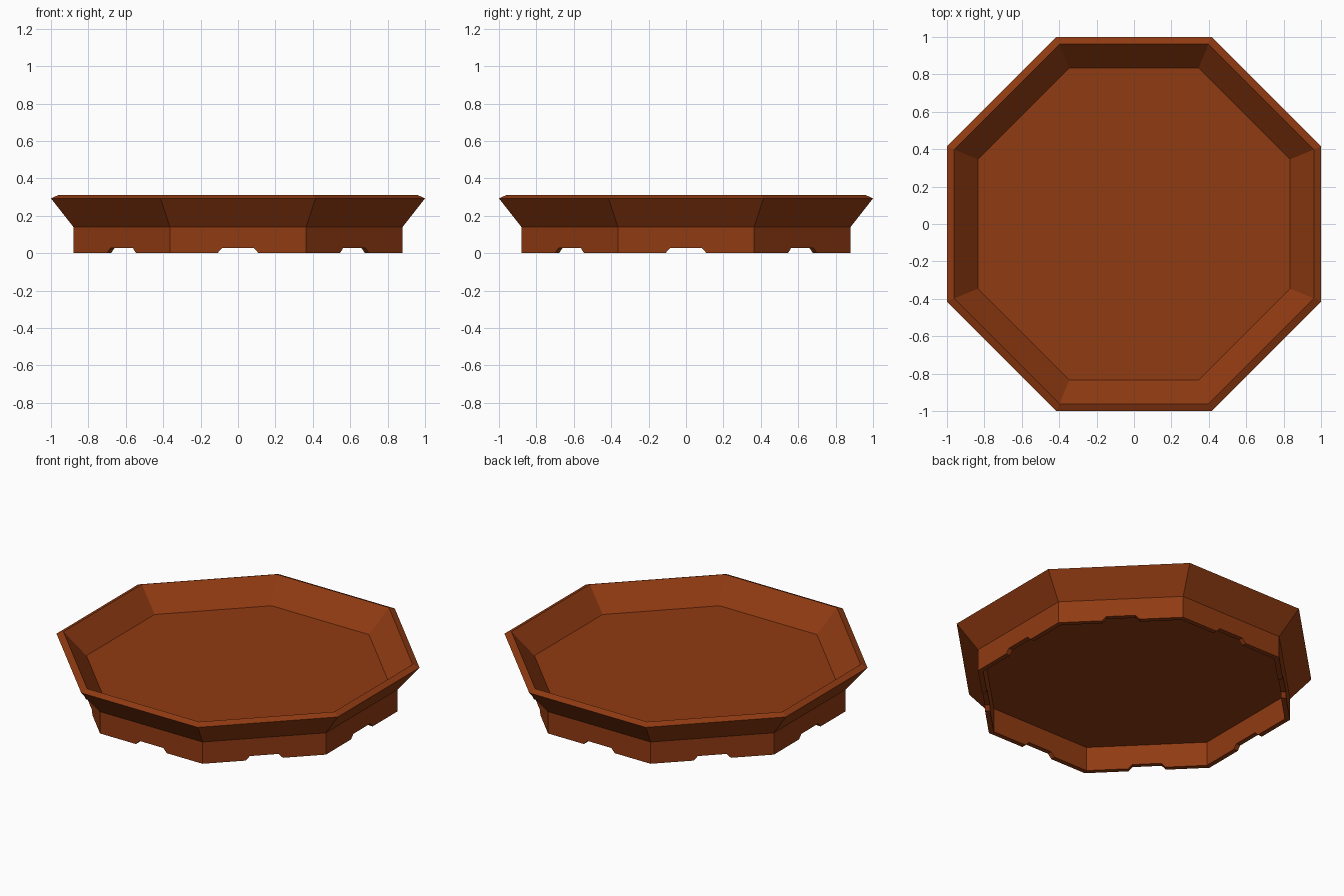
import bpy, bmesh, math

if "Cube" in bpy.data.objects:
    bpy.data.objects.remove(bpy.data.objects["Cube"])

SIDES = 8
STEP = 2 * math.pi / SIDES
TAN = math.tan(STEP / 2)

clay = bpy.data.materials.new("terracotta brown")
clay.diffuse_color = (0.28, 0.043, 0.006, 1)
clay.use_nodes = True
clay.node_tree.nodes["Principled BSDF"].inputs["Base Color"].default_value = clay.diffuse_color


def point(side, apothem, along, z):
    """Point on one octagon side: distance out, offset along the side, height."""
    a = side * STEP
    return (apothem * math.cos(a) - along * math.sin(a),
            apothem * math.sin(a) + along * math.cos(a), z)


def finish(bm, name):
    bmesh.ops.remove_doubles(bm, verts=bm.verts, dist=0.0005)
    bmesh.ops.recalc_face_normals(bm, faces=bm.faces)
    mesh = bpy.data.meshes.new(name)
    bm.to_mesh(mesh)
    bm.free()
    mesh.materials.append(clay)
    obj = bpy.data.objects.new(name, mesh)
    bpy.context.collection.objects.link(obj)


# Tray: underside, flared wall, bevelled rim, inner wall, floor
profile = [(0.85, 0.155), (0.88, 0.14), (1.0, 0.293), (0.962, 0.31), (0.835, 0.17)]
bm = bmesh.new()
rings = [[bm.verts.new(point(i, r, r * TAN, z)) for i in range(SIDES)] for r, z in profile]
for low, high in zip(rings, rings[1:]):
    for i in range(SIDES):
        j = (i + 1) % SIDES
        bm.faces.new((low[i], low[j], high[j], high[i]))
bm.faces.new(rings[0])
bm.faces.new(rings[-1])
finish(bm, "tray")

# Foot ring: thin wall with a drain notch in the middle of every side
bm = bmesh.new()
notch = [(-0.11, 0), (-0.085, 0.027), (0.085, 0.027), (0.11, 0)]
for i in range(SIDES):
    walls = []
    for r, top in ((0.88, 0.14), (0.85, 0.155)):
        h = r * TAN
        outline = [(-h, 0)] + notch + [(h, 0), (h, top), (-h, top)]
        walls.append([bm.verts.new(point(i, r, t, z)) for t, z in outline])
        bm.faces.new(walls[-1])
    outer, inner = walls
    for k in range(5):
        bm.faces.new((outer[k], outer[k + 1], inner[k + 1], inner[k]))
    bm.faces.new((outer[6], outer[7], inner[7], inner[6]))
finish(bm, "foot_ring")
